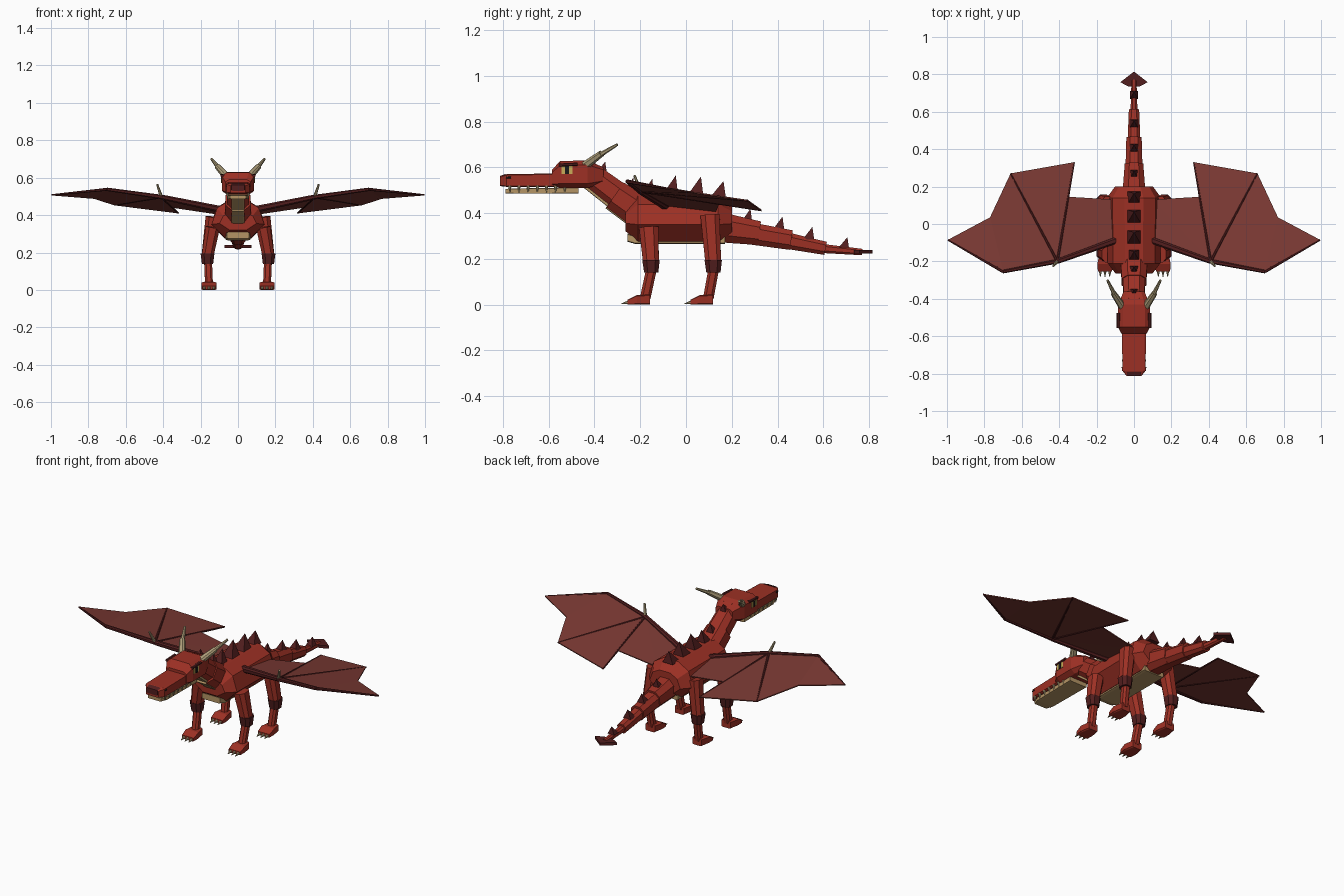
import bpy, bmesh, math
from mathutils import Vector as V

if "Cube" in bpy.data.objects:
    bpy.data.objects.remove(bpy.data.objects["Cube"])


def material(name, rgb):
    m = bpy.data.materials.new(name)
    m.diffuse_color = (*rgb, 1)
    m.use_nodes = True
    m.node_tree.nodes["Principled BSDF"].inputs["Base Color"].default_value = m.diffuse_color
    return m


RED = material("scale_red", (0.34, 0.03, 0.018))
DARK = material("spike_maroon", (0.085, 0.013, 0.013))
WING = material("membrane_brown_red", (0.20, 0.042, 0.034))
HORN = material("horn_bone", (0.42, 0.34, 0.19))
BELLY = material("belly_tan", (0.46, 0.30, 0.13))
BLACK = material("pupil_black", (0.01, 0.01, 0.01))
YELLOW = material("eye_yellow", (0.6, 0.42, 0.1))


def mesh_object(name, verts, faces, mat):
    me = bpy.data.meshes.new(name)
    me.from_pydata([tuple(v) for v in verts], [], faces)
    bm = bmesh.new()
    bm.from_mesh(me)
    bmesh.ops.recalc_face_normals(bm, faces=bm.faces)
    bm.to_mesh(me)
    bm.free()
    me.materials.append(mat)
    ob = bpy.data.objects.new(name, me)
    bpy.context.collection.objects.link(ob)
    return ob


def loft(name, rings, mat):
    """Skin equal-length rings of points and cap both ends."""
    n = len(rings[0])
    verts = [p for r in rings for p in r]
    faces = [list(range(n)), list(range(len(verts) - n, len(verts)))]
    for i in range(len(rings) - 1):
        for j in range(n):
            k = (j + 1) % n
            faces.append([i * n + j, i * n + k, (i + 1) * n + k, (i + 1) * n + j])
    return mesh_object(name, verts, faces, mat)


def octagon(w, h, c=0.5):
    """Chamfered rectangle of half sizes w, h."""
    a, b = w * c, h * c
    return [(w, -b), (w, b), (a, h), (-a, h), (-w, b), (-w, -b), (-a, -h), (a, -h)]


def limb(name, p0, p1, s0, s1, mat, c=0.5):
    """Chamfered prism from p0 to p1 with half sizes s0, s1."""
    p0, p1 = V(p0), V(p1)
    d = (p1 - p0).normalized()
    ref = V((1, 0, 0)) if abs(d.x) < 0.85 else V((0, 1, 0))
    side = (ref - d * ref.dot(d)).normalized()
    up = side.cross(d)
    return loft(name, [[p + side * a + up * b for a, b in octagon(*s, c)]
                       for p, s in ((p0, s0), (p1, s1))], mat)


def y_loft(name, stations, mat, c=0.6):
    """Chamfered sections along y: (y, half width, z low, z high)."""
    return loft(name, [[V((a, y, (lo + hi) / 2 + b)) for a, b in octagon(w, (hi - lo) / 2, c)]
                       for y, w, lo, hi in stations], mat)


def spike(name, y, z, r, h, mat=DARK):
    base = [(-r, y - r, z), (r, y - r, z), (r, y + r, z), (-r, y + r, z)]
    return mesh_object(name, base + [(0, y + r * 0.7, z + h)],
                       [[0, 1, 2, 3]] + [[i, (i + 1) % 4, 4] for i in range(4)], mat)


def cone(name, p0, p1, r, mat):
    return limb(name, p0, p1, (r, r), (r * 0.15, r * 0.15), mat)


# Torso: widest at mid height, narrowing at both ends
half = [(0.07, 0.275), (0.145, 0.35), (0.115, 0.44), (0.05, 0.48)]
profile = half + [(-x, z) for x, z in reversed(half)]
loft("torso", [[V((x * s, y, 0.36 + (z - 0.36) * t)) for x, z in profile]
               for y, s, t in ((-0.265, 0.68, 0.45), (-0.21, 0.97, 0.98),
                               (0.14, 1, 1), (0.20, 0.7, 0.6))], RED)
y_loft("belly_plate", [(-0.255, 0.06, 0.275, 0.31), (-0.22, 0.066, 0.265, 0.30),
                       (0.17, 0.066, 0.265, 0.30)], BELLY, 0.8)

# Neck with pale throat plates
neck = [((0, -0.18, 0.39), (0, -0.31, 0.48), 0.072, 0.066),
        ((0, -0.29, 0.47), (0, -0.43, 0.575), 0.06, 0.054)]
for i, (a, b, r0, r1) in enumerate(neck):
    limb(f"neck_{i}", a, b, (r0, r0), (r1, r1), RED)
    d = V((0, -0.58, -0.81)) * (r0 - 0.002)
    limb(f"throat_plate_{i}", V(a) + d, V(b) + d * 0.92, (0.036, 0.008), (0.032, 0.008), BELLY, 0.8)

# Head, snout and jaw
y_loft("head", [(-0.585, 0.068, 0.515, 0.59), (-0.55, 0.086, 0.51, 0.628),
                (-0.43, 0.086, 0.51, 0.63), (-0.36, 0.055, 0.53, 0.60)], RED, 0.68)
y_loft("snout", [(-0.812, 0.04, 0.518, 0.56), (-0.785, 0.062, 0.515, 0.57),
                 (-0.56, 0.064, 0.515, 0.574)], RED, 0.85)
y_loft("nose_plate", [(-0.814, 0.036, 0.53, 0.562), (-0.79, 0.042, 0.53, 0.571)], DARK, 0.8)
y_loft("lower_jaw", [(-0.79, 0.042, 0.487, 0.506), (-0.75, 0.054, 0.485, 0.508),
                     (-0.47, 0.058, 0.485, 0.512)], BELLY, 0.85)

# Tail segments stepping down to an arrow tip
tail = [(0.17, 0.32, 0.335, 0.312, 0.064, 0.052), (0.29, 0.46, 0.31, 0.282, 0.048, 0.043),
        (0.44, 0.61, 0.28, 0.246, 0.036, 0.029), (0.59, 0.77, 0.246, 0.23, 0.020, 0.014)]
for i, (y0, y1, z0, z1, r0, r1) in enumerate(tail):
    limb(f"tail_{i}", (0, y0, z0), (0, y1, z1), (r0 * 0.95, r0), (r1 * 0.95, r1), RED)
tip = [(0, 0.815), (0.073, 0.758), (0.03, 0.735), (-0.03, 0.735), (-0.073, 0.758)]
loft("tail_tip", [[V((x, y, z)) for x, y in tip] for z in (0.223, 0.239)], DARK)

# Spikes along the spine
for i, (y, z, r, h) in enumerate([
        (-0.37, 0.575, 0.024, 0.05), (-0.25, 0.49, 0.028, 0.065), (-0.17, 0.465, 0.032, 0.085),
        (-0.07, 0.475, 0.036, 0.09), (0.04, 0.475, 0.036, 0.085), (0.14, 0.47, 0.034, 0.07),
        (0.265, 0.36, 0.024, 0.06), (0.405, 0.33, 0.024, 0.055),
        (0.535, 0.285, 0.025, 0.055), (0.69, 0.25, 0.022, 0.045)]):
    spike(f"spine_spike_{i}", y, z, r, h)

for side, s in (("right", 1), ("left", -1)):
    def P(x, y, z):
        return V((x * s, y, z))

    # Two-part horns
    limb(f"horn_base_{side}", P(0.06, -0.445, 0.605), P(0.11, -0.37, 0.66),
         (0.019, 0.019), (0.014, 0.014), HORN)
    limb(f"horn_tip_{side}", P(0.105, -0.375, 0.655), P(0.142, -0.30, 0.70),
         (0.011, 0.011), (0.006, 0.006), HORN)

    # Eye and pupil plates
    for nm, x, y, hy, hz, mt in (("eye", 0.087, -0.52, 0.024, 0.017, YELLOW),
                                 ("pupil", 0.090, -0.52, 0.008, 0.017, BLACK)):
        loft(f"{nm}_{side}", [[P(x + dx, y + a * hy, 0.588 + b * hz) for a, b in
                               ((-1, -1), (1, -1), (1, 1), (-1, 1))] for dx in (-0.004, 0.002)], mt)
    limb(f"brow_{side}", P(0.084, -0.555, 0.610), P(0.084, -0.475, 0.614),
         (0.009, 0.007), (0.009, 0.007), DARK)

    # Nostril and upper teeth
    limb(f"nostril_{side}", P(0.055, -0.785, 0.555), P(0.057, -0.765, 0.555),
         (0.009, 0.005), (0.009, 0.005), BLACK)
    for i in range(7):
        y = -0.77 + i * 0.04
        cone(f"tooth_{side}_{i}", P(0.056, y, 0.52), P(0.056, y, 0.49), 0.008, HORN)

    # Legs: thigh, knee cuff, shin, foot, claws
    for pos, top, knee, ankle, toe in (
            ("front", (-0.163, 0.335), -0.152, -0.178, -0.255),
            ("hind", (0.105, 0.39), 0.12, 0.098, 0.02)):
        n = f"{pos}_{side}"
        limb(f"thigh_{n}", P(0.135, *top), P(0.165, knee, 0.17), (0.038, 0.042), (0.031, 0.034), RED)
        limb(f"knee_{n}", P(0.163, knee - 0.001, 0.195), P(0.163, knee, 0.14),
             (0.037, 0.038), (0.030, 0.031), DARK)
        limb(f"shin_{n}", P(0.16, knee, 0.15), P(0.155, ankle, 0.03), (0.021, 0.023), (0.021, 0.023), RED)
        y_loft(f"foot_{n}", [(toe, 0.038, 0.001, 0.022), (toe + 0.04, 0.041, 0, 0.042),
                             (toe + 0.097, 0.03, 0, 0.044)], RED, 0.8).location.x = 0.155 * s
        for i in (-1, 0, 1):
            x = 0.155 + i * 0.025
            cone(f"claw_{n}_{i + 1}", P(x, toe + 0.012, 0.012), P(x, toe - 0.027, 0.004), 0.010, HORN)

    # Wing membrane stretched between the bones
    shoulder, elbow = P(0.09, -0.085, 0.43), P(0.41, -0.20, 0.497)
    wrist, tip_pt = P(0.70, -0.255, 0.538), P(0.995, -0.085, 0.508)
    notch, rear_out = P(0.77, 0.035, 0.49), P(0.66, 0.27, 0.455)
    rear_in, inner, root = P(0.32, 0.33, 0.412), P(0.35, 0.145, 0.442), P(0.10, 0.13, 0.405)
    web = mesh_object(f"wing_membrane_{side}",
                      [shoulder, elbow, wrist, tip_pt, notch, rear_out, rear_in, inner, root],
                      [[0, 1, 8], [1, 7, 8], [1, 5, 6, 7], [1, 2, 4, 5], [2, 3, 4]], WING)
    thick = web.modifiers.new("thickness", 'SOLIDIFY')
    thick.thickness, thick.offset = 0.006, 0

    # Wing bones and thumb claw
    for nm, a, b, r0, r1 in (("arm", shoulder, elbow, 0.018, 0.013),
                             ("forearm", elbow, wrist, 0.012, 0.009),
                             ("finger_outer", wrist, tip_pt, 0.008, 0.004),
                             ("finger_middle", elbow, rear_out, 0.007, 0.004),
                             ("finger_inner", elbow, rear_in, 0.007, 0.004)):
        limb(f"wing_{nm}_{side}", a, b, (r0, r0), (r1, r1), DARK)
    limb(f"wing_claw_{side}", elbow, P(0.432, -0.225, 0.565), (0.009, 0.009), (0.005, 0.005), HORN)
